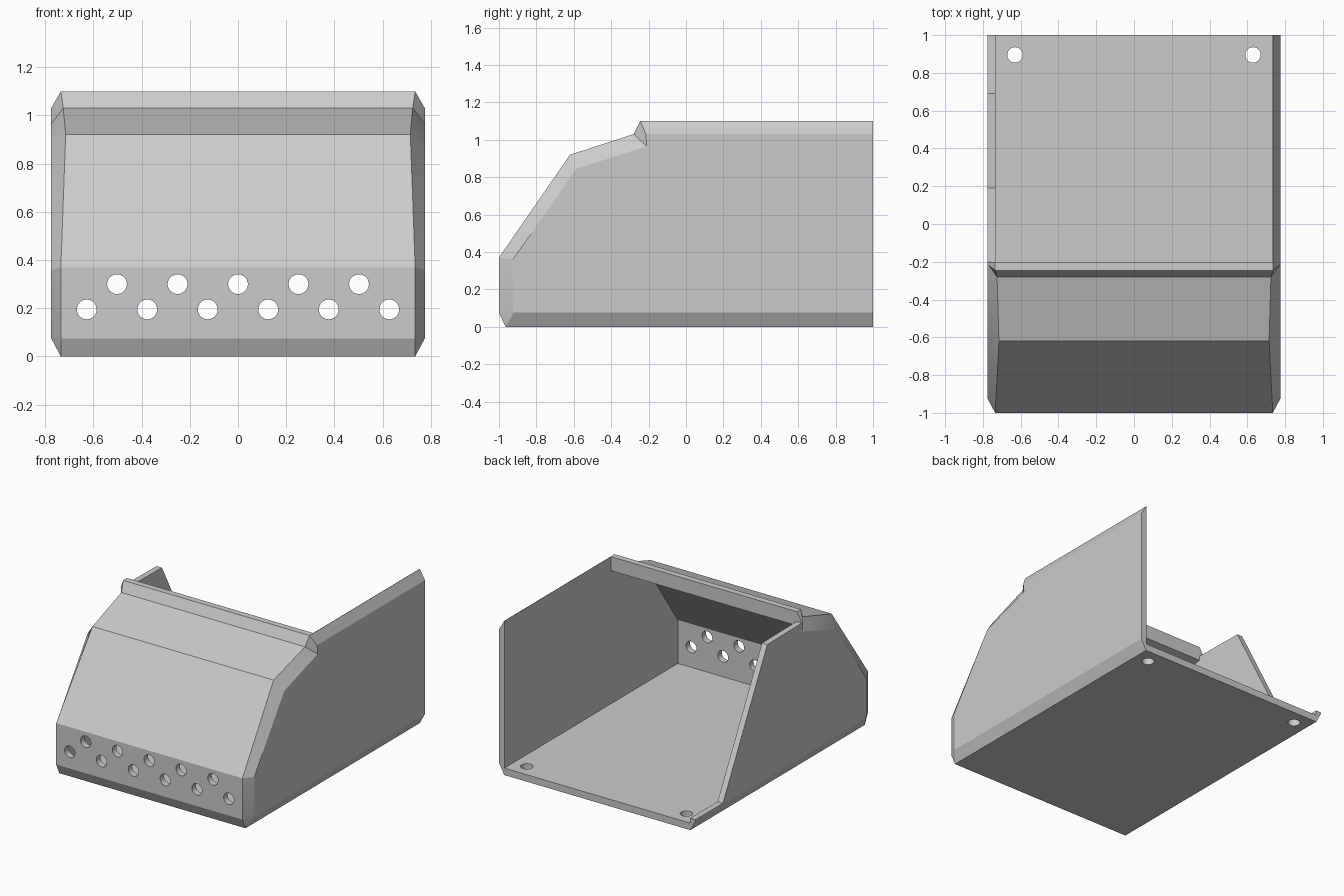
import bpy, bmesh, math
from mathutils import Matrix

if "Cube" in bpy.data.objects:
    bpy.data.objects.remove(bpy.data.objects["Cube"], do_unlink=True)

grey = bpy.data.materials.new("plain_grey")
grey.use_nodes = True
grey.diffuse_color = (0.6, 0.6, 0.6, 1)
grey.node_tree.nodes["Principled BSDF"].inputs["Base Color"].default_value = grey.diffuse_color


def finish(name, bm):
    bmesh.ops.recalc_face_normals(bm, faces=bm.faces)
    mesh = bpy.data.meshes.new(name)
    bm.to_mesh(mesh)
    bm.free()
    mesh.materials.append(grey)
    obj = bpy.data.objects.new(name, mesh)
    bpy.context.collection.objects.link(obj)
    return obj


def loft(name, rings):
    """Skin matching rings of points and cap both ends."""
    bm = bmesh.new()
    loops = [[bm.verts.new(p) for p in ring] for ring in rings]
    n = len(loops[0])
    for a, b in zip(loops, loops[1:]):
        for i in range(n):
            j = (i + 1) % n
            bm.faces.new((a[i], a[j], b[j], b[i]))
    bm.faces.new(loops[0])
    bm.faces.new(loops[-1])
    return finish(name, bm)


def prism(name, x0, x1, outline):
    return loft(name, [[(x, y, z) for y, z in outline] for x in (x0, x1)])


def drill(name, centres, axis):
    """A set of round cutters along one axis."""
    bm = bmesh.new()
    turn = Matrix.Rotation(math.radians(90), 4, "X") if axis == "Y" else Matrix()
    for c in centres:
        bmesh.ops.create_cone(bm, cap_ends=True, segments=32, radius1=0.041,
                              radius2=0.041, depth=0.2,
                              matrix=Matrix.Translation(c) @ turn)
    return finish(name, bm)


def cut(target, cutter):
    cutter.hide_render = True
    mod = target.modifiers.new(cutter.name, "BOOLEAN")
    mod.operation = "DIFFERENCE"
    mod.solver = "EXACT"
    mod.object = cutter
    bpy.context.view_layer.objects.active = target
    bpy.ops.object.modifier_apply(modifier=mod.name)
    bpy.data.objects.remove(cutter, do_unlink=True)


# Outer body: half width, y, z along the middle profile
middle = [(0.735, 1, 0), (0.735, -0.965, 0), (0.735, -1, 0.075), (0.735, -1, 0.37),
          (0.715, -0.62, 0.92), (0.725, -0.28, 1.03), (0.735, -0.245, 1.1), (0.735, 1, 1.1)]
# Smaller outline of the flat side faces, giving the chamfers
side = [(1, 0.075), (-0.92, 0.075), (-0.925, 0.09), (-0.925, 0.36),
        (-0.585, 0.845), (-0.21, 0.965), (-0.215, 1.03), (1, 1.03)]
W = 0.775
shell = loft("hooded_shell", [
    [(-W, y, z) for y, z in side],
    [(-x, y, z) for x, y, z in middle],
    middle,
    [(W, y, z) for y, z in side]])

# Hollow inside, open at the back and behind the hood ridge
cavity = [(1.2, 0.05), (-0.955, 0.05), (-0.955, 0.36), (-0.59, 0.883),
          (-0.25, 0.99), (-0.2, 1.0), (-0.2, 1.3), (1.2, 1.3)]
cut(shell, prism("cavity_cutter", -0.733, 0.733, cavity))

# Right wall sloping down to a low lip
slope = [(-0.2, 1.03), (0.19, 1.025), (0.69, 0.085), (1.2, 0.085), (1.2, 1.3), (-0.2, 1.3)]
cut(shell, prism("side_slope_cutter", -1, -0.6, slope))

# Two staggered rows of vent holes in the front
vents = [((i - 2.5) * 0.251, -1, 0.195) for i in range(6)]
vents += [((i - 2) * 0.251, -1, 0.3) for i in range(5)]
cut(shell, drill("vent_cutters", vents, "Y"))

# Screw holes in the floor
cut(shell, drill("screw_hole_cutters", [(s * 0.63, 0.895, 0) for s in (-1, 1)], "Z"))

# Round holes smooth, plates crisp
bpy.ops.object.select_all(action="DESELECT")
shell.select_set(True)
bpy.context.view_layer.objects.active = shell
bpy.ops.object.shade_smooth_by_angle(angle=math.radians(20))
